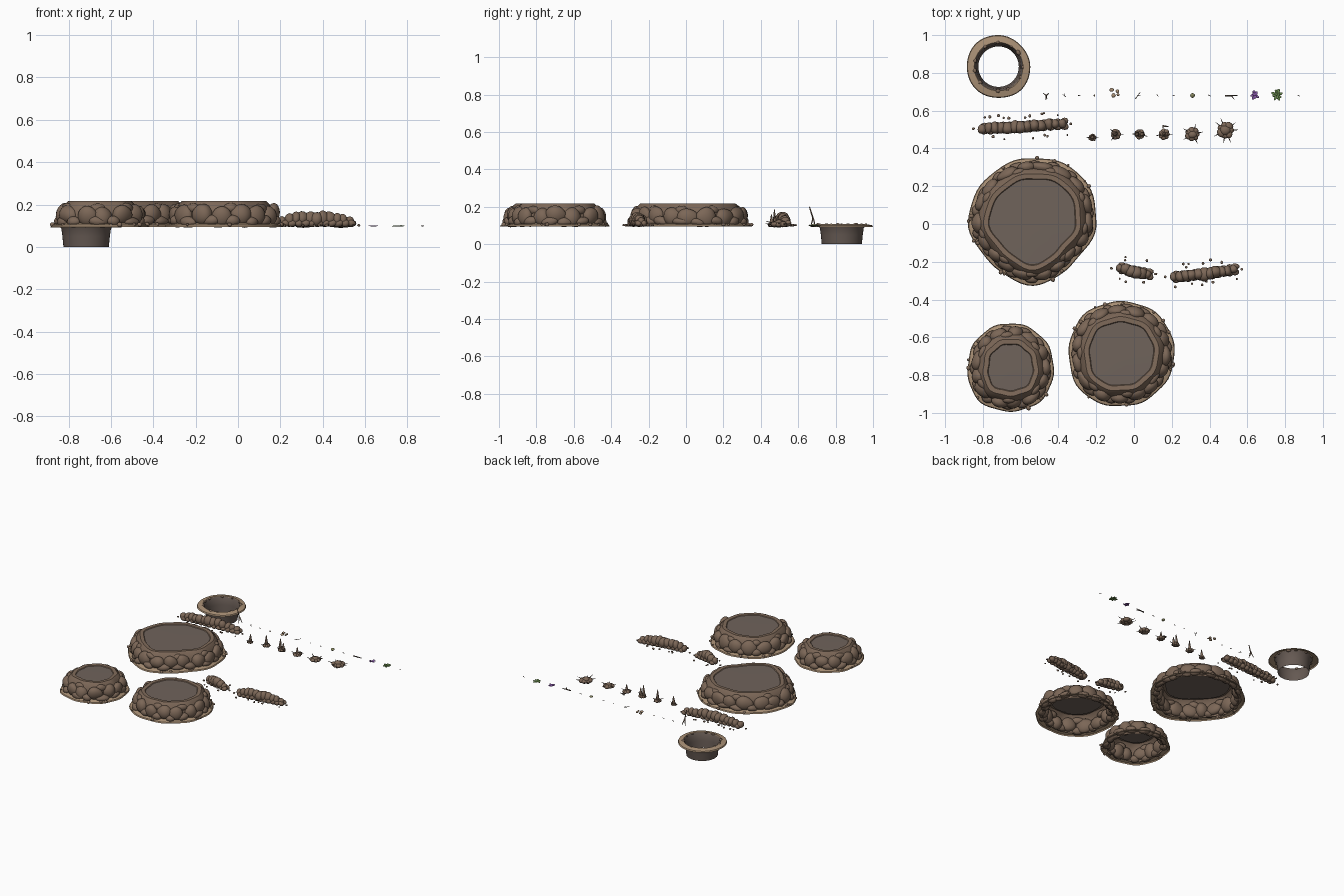
import bpy, bmesh, math, random
from mathutils import Matrix, Vector, Euler

if "Cube" in bpy.data.objects:
    bpy.data.objects.remove(bpy.data.objects["Cube"])

random.seed(7)
U = random.uniform
G = 0.095  # ground level of the set

COL = {"tan": (0.40, 0.28, 0.18), "rock": (0.20, 0.135, 0.095), "lip": (0.22, 0.15, 0.105),
       "soil": (0.16, 0.125, 0.105), "dark": (0.13, 0.10, 0.085), "twig": (0.12, 0.09, 0.07),
       "purple": (0.25, 0.10, 0.40), "green": (0.15, 0.27, 0.08), "olive": (0.25, 0.25, 0.12)}
MATS = {}
for k, c in COL.items():
    MATS[k] = bpy.data.materials.new(k)
    MATS[k].diffuse_color = (*c, 1)


def finish(name, bm, mat, smooth=True):
    me = bpy.data.meshes.new(name)
    for f in bm.faces:
        f.smooth = smooth
    bm.to_mesh(me)
    bm.free()
    me.materials.append(MATS[mat])
    ob = bpy.data.objects.new(name, me)
    bpy.context.collection.objects.link(ob)
    return ob


def rock(bm, loc, size, yaw=0.0, sub=2, rough=0.06):
    m = Matrix.Translation(loc) @ Euler((U(-.25, .25), U(-.25, .25), yaw)).to_matrix().to_4x4() @ Matrix.Diagonal((*size, 1))
    vs = bmesh.ops.create_icosphere(bm, subdivisions=sub, radius=1)["verts"]
    a, b = U(0, 6), U(0, 6)
    for v in vs:
        v.co *= 1 + rough * (math.sin(3 * v.co.x + a) + math.sin(3 * v.co.y + b))
        v.co = m @ v.co


def stick(bm, p, q, r1, r2=0.0, seg=6):
    p, q = Vector(p), Vector(q)
    d = q - p
    m = Matrix.Translation((p + q) / 2) @ d.to_track_quat("Z", "Y").to_matrix().to_4x4()
    bmesh.ops.create_cone(bm, cap_ends=True, segments=seg, radius1=r1, radius2=r2, depth=d.length, matrix=m)


def outline(table, a):
    # periodic smooth blend between radii placed at equal angles
    n = len(table)
    t = (a / (2 * math.pi) % 1) * n
    i, f = int(t) % n, t % 1
    f = f * f * (3 - 2 * f)
    return table[i] * (1 - f) + table[(i + 1) % n] * f


def loft(name, mat, c, table, rings, cap=False, wobble=0.0, n=64, closed=False):
    # rings: (scale, radial offset, z)
    bm = bmesh.new()
    loops = []
    for s, off, z in rings:
        loops.append([bm.verts.new((c[0] + math.cos(a) * r, c[1] + math.sin(a) * r, z))
                      for a in [2 * math.pi * i / n for i in range(n)]
                      for r in [outline(table, a) * s + off + wobble * math.sin(9 * a + c[0] * 5)]])
    pairs = list(zip(loops, loops[1:]))
    if closed:
        pairs.append((loops[-1], loops[0]))
    for A, B in pairs:
        for i in range(n):
            j = (i + 1) % n
            bm.faces.new((A[i], A[j], B[j], B[i]))
    if cap:
        bm.faces.new(loops[-1])
    ob = finish(name, bm, mat)
    ob.data.shade_smooth()
    ob.data.set_sharp_from_angle(angle=math.radians(35))


def mound(name, c, table, count):
    top = 0.217
    # thin earth skirt
    loft(name + "_skirt", "tan", c, table,
         [(1, -.10, G - .001), (1, 0, G - .001), (1, -.004, G + .008), (1, -.04, G + .018), (1, -.10, G + .018)][1:4],
         wobble=.003)
    # wall, chamfered lip and recessed top
    loft(name + "_wall", "rock", c, table, [(1, -.045, G), (1, -.05, .16), (1, -.06, .195), (1, -.083, top)], wobble=.003)
    loft(name + "_lip", "lip", c, table, [(1, -.083, top), (1, -.108, top - .001), (1, -.112, top - .006)], wobble=.003)
    loft(name + "_top", "soil", c, table, [(1, -.10, top - .006), (.3, -.03, top - .005)], cap=True)
    # boulders around the wall
    bm = bmesh.new()
    for i in range(count):
        a = 2 * math.pi * (i + U(-.15, .15)) / count
        r = outline(table, a) - .052
        w = math.pi * r / count
        rock(bm, (c[0] + r * math.cos(a), c[1] + r * math.sin(a), .148 + U(-.006, .006)),
             (.034, w * U(1.0, 1.2), U(.044, .053)), a, 3)
        a += math.pi / count
        r = outline(table, a) - .040
        rock(bm, (c[0] + r * math.cos(a), c[1] + r * math.sin(a), G + U(.022, .032)),
             (.028, U(.032, .05), .024), a, 3)
        if i % 2:
            r = outline(table, a) - .066
            rock(bm, (c[0] + r * math.cos(a), c[1] + r * math.sin(a), .182), (.022, .038, .023), a, 3)
    finish(name + "_boulders", bm, "rock")
    # pebbles on the skirt
    bm = bmesh.new()
    for i in range(count):
        a = U(0, 2 * math.pi)
        r = outline(table, a) - U(-.002, .016)
        s = U(.006, .013)
        rock(bm, (c[0] + r * math.cos(a), c[1] + r * math.sin(a), G + .010), (s, s, s * .9), a)
    finish(name + "_pebbles", bm, "lip")


mound("large_mound", (-.533, .015), [.335, .35, .335, .335, .345, .315, .34, .305], 18)
mound("medium_mound", (-.065, -.69), [.28, .285, .28, .29, .28, .29, .275, .275], 15)
mound("small_mound", (-.653, -.757), [.228, .23, .232, .232, .227, .245, .235, .24], 13)

# open pit: flange, dark tapering wall, stones at the rim
pc = (-.717, .833)
loft("pit_flange", "tan", pc, [.168, .163, .167, .172, .168, .17, .165, .172],
     [(1, 0, G - .003), (1, -.004, G + .006), (.5, .045, G + .013), (.1, .110, G + .008)])
loft("pit_wall", "dark", pc, [.12] * 8, [(1, .008, G + .01), (1, -.003, G - .01), (1, -.008, .05), (1, -.013, 0)])
bm = bmesh.new()
for i in range(11):
    a = i * .571 + U(-.15, .15)
    s = U(.007, .012)
    rock(bm, (pc[0] + .128 * math.cos(a), pc[1] + .128 * math.sin(a), G + .009), (s, s * 1.3, s * .8), a)
finish("pit_rim_stones", bm, "rock")


def ridge(name, pts, count):
    bm, pb = bmesh.new(), bmesh.new()
    A, B, C = [Vector((*p, 0)) for p in pts]
    for i in range(count):
        t = i / (count - 1)
        p = A.lerp(B, t * 2) if t < .5 else B.lerp(C, t * 2 - 1)
        h = .8 + .35 * math.sin(math.pi * t)
        s = U(.024, .028) * h
        rock(bm, (p.x, p.y + U(-.003, .003), G + .030 * h + U(0, .008)), (s, s * 1.15, s * 1.2), U(-.3, .3), 3)
        for side in (-1, 1):
            rock(bm, (p.x + .012, p.y + side * .014, G + .016), (.022, .018, .017), 0)
            if U(0, 1) < .6:
                q = U(.005, .009)
                rock(pb, (p.x + U(-.03, .03), p.y + side * U(.042, .068), G + .007), (q, q, q * .8))
    for e, d in ((A, -1), (C, 1)):
        rock(pb, (e.x + d * .045, e.y, G + .007), (.008, .007, .006))
    finish(name, bm, "rock")
    finish(name + "_pebbles", pb, "lip")


ridge("long_ridge", [(-.805, .505), (-.6, .515), (-.38, .53)], 13)
ridge("short_ridge", [(-.075, -.235), (0, -.255), (.07, -.265)], 6)
ridge("curved_ridge", [(.21, -.28), (.37, -.265), (.525, -.24)], 11)

# rubble piles: x, y, radius, upright spikes, radial sticks
for n, (x, y, r, sp, st) in enumerate([(-.22, .458, .020, 1, 2), (-.097, .475, .026, 1, 3), (.03, .475, .027, 2, 2),
                                       (.16, .475, .028, 1, 2), (.31, .475, .036, 0, 5), (.485, .495, .044, 0, 7)]):
    bm, tw = bmesh.new(), bmesh.new()
    for i in range(7):
        a = i * .9
        s = r * U(.4, .55)
        rock(bm, (x + r * .6 * math.cos(a), y + r * .6 * math.sin(a), G + s * .5), (s, s, s * .7), a)
    rock(bm, (x, y, G + r * .35), (r * .7, r * .6, r * .5))
    for i in range(sp):
        ox = (i - (sp - 1) / 2) * .026
        h = (.065, .085, .09, .06)[n] * (1 - .3 * i)
        stick(bm, (x + ox, y, G), (x + ox + U(-.006, .006), y + U(-.006, .006), G + h), .015, .002, 8)
    for i in range(st):
        a = i * 6.28 / st + U(-.3, .3)
        d = Vector((math.cos(a), math.sin(a), U(.1, .4)))
        o = Vector((x, y, G + .006))
        stick(tw, o + d * r * .5, o + d * r * 1.55, .005, .001)
    finish("rubble_pile_%d" % (n + 1), bm, "rock")
    finish("rubble_sticks_%d" % (n + 1), tw, "twig")
bm = bmesh.new()
stick(bm, (.15, .518, G + .003), (.185, .516, G + .004), .008, .001)
finish("loose_shard", bm, "twig")

# row of tiny ground litter
Y = .68
bm = bmesh.new()
stick(bm, (-.465, Y, .135), (-.467, Y - .02, .2), .004, .003)
for dx, dy in ((-.015, .012), (.014, .012), (.004, -.014)):
    stick(bm, (-.465, Y, .14), (-.465 + dx, Y + dy, G), .004, .002)
finish("forked_root", bm, "lip")
bm = bmesh.new()
for x, l, a in ((-.37, .022, 2.4), (-.29, .014, 0), (.02, .045, .95), (.125, .014, -.8), (.21, .012, .2), (.40, .018, -.4),
                (.515, .065, .05), (.87, .014, 2.6)):
    d = Vector((math.cos(a), math.sin(a), 0)) * l / 2
    o = Vector((x, Y, G + .004))
    w = .005 if l > .06 else .0025
    stick(bm, o - d, o + d, w, w * .6)
    if l > .02:
        stick(bm, o, o + Vector((d.y, -d.x, .006)) * .7 + d * .5, w * .7, .001)
finish("scattered_twigs", bm, "twig")
bm = bmesh.new()
for dx, dy, s in ((-.018, .025, .011), (.012, .018, .010), (-.008, -.004, .012), (.016, .0, .008)):
    rock(bm, (-.10 + dx, Y + .005 + dy, G + .005), (s, s, s * .6))
rock(bm, (-.21, Y, G + .003), (.005, .005, .004))
finish("tan_pebbles", bm, "tan")
bm = bmesh.new()
rock(bm, (.31, Y, G + .006), (.014, .012, .008))
finish("mossy_pebble", bm, "olive")


def leaves(name, x, mat, count, r):
    bm = bmesh.new()
    for i in range(count):
        a = i * 2.4
        d = r * math.sqrt((i + .3) / count)
        rock(bm, (x + d * math.cos(a), Y + .003 + d * math.sin(a), G + .004), (.011, .007, .002), a)
    finish(name, bm, mat)


leaves("purple_petals", .64, "purple", 8, .018)
leaves("green_leaves", .757, "green", 12, .025)

for m in bpy.data.materials:
    if m.users and not m.is_grease_pencil:
        m.use_nodes = True
        m.node_tree.nodes["Principled BSDF"].inputs["Base Color"].default_value = m.diffuse_color
